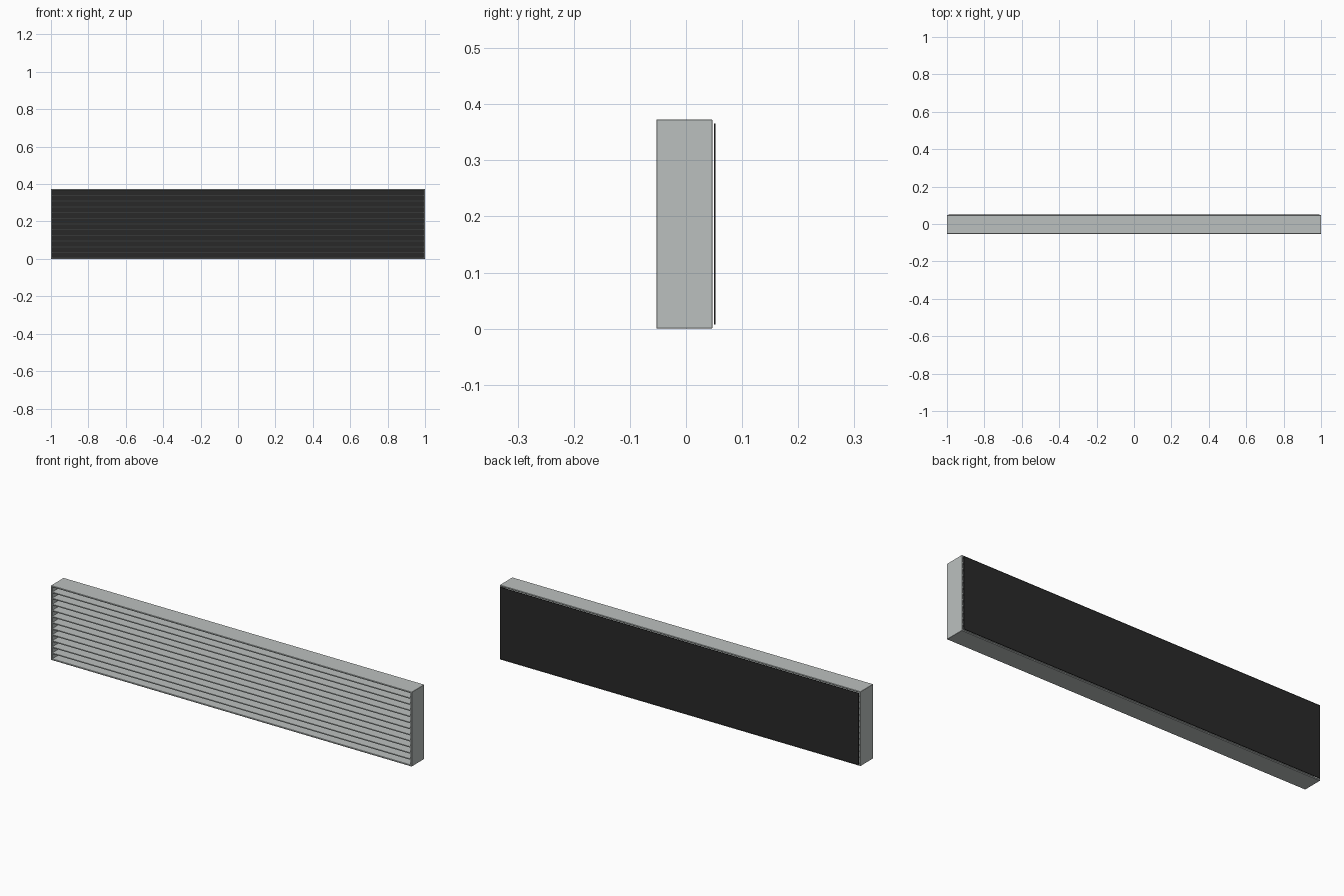
import bpy

old = bpy.data.objects.get("Cube")
if old:
    bpy.data.objects.remove(old, do_unlink=True)


def material(name, color):
    mat = bpy.data.materials.new(name)
    mat.use_nodes = True
    mat.diffuse_color = (*color, 1)
    mat.node_tree.nodes["Principled BSDF"].inputs["Base Color"].default_value = (*color, 1)
    return mat


def box(name, size, center, mat, bevel=0):
    bpy.ops.mesh.primitive_cube_add(size=1, location=center)
    obj = bpy.context.object
    obj.name = name
    obj.scale = size
    bpy.ops.object.transform_apply(location=False, rotation=False, scale=True)
    obj.data.materials.append(mat)
    if bevel:
        mod = obj.modifiers.new("soft_edges", "BEVEL")
        mod.width = bevel
        mod.segments = 1
    return obj


metal = material("light grey metal", (0.50, 0.53, 0.52))
black = material("black backing", (0.022, 0.022, 0.022))

WIDTH, HEIGHT, DEPTH = 2.0, 0.373, 0.1
WALL, FIN, GAPS = 0.007, 0.005, 12
Y = -0.003

# Open rectangular frame
for name, side in (("left_wall", 1), ("right_wall", -1)):
    box(name, (WALL, DEPTH, HEIGHT), (side * (WIDTH - WALL) / 2, Y, HEIGHT / 2), metal, 0.001)
for name, z in (("bottom_wall", WALL / 2), ("top_wall", HEIGHT - WALL / 2)):
    box(name, (WIDTH - WALL, DEPTH, WALL), (0, Y, z), metal, 0.001)

# Horizontal louvre fins, evenly spaced between bottom and top walls
pitch = (HEIGHT - WALL) / GAPS
for i in range(1, GAPS):
    box(f"fin_{i}", (WIDTH - WALL, DEPTH - 0.002, FIN), (0, Y, WALL / 2 + i * pitch), metal)

# Thin sheet behind the frame
box("back_sheet", (WIDTH - 2 * WALL, 0.003, HEIGHT - 2 * WALL), (0, 0.0515, HEIGHT / 2), black)
